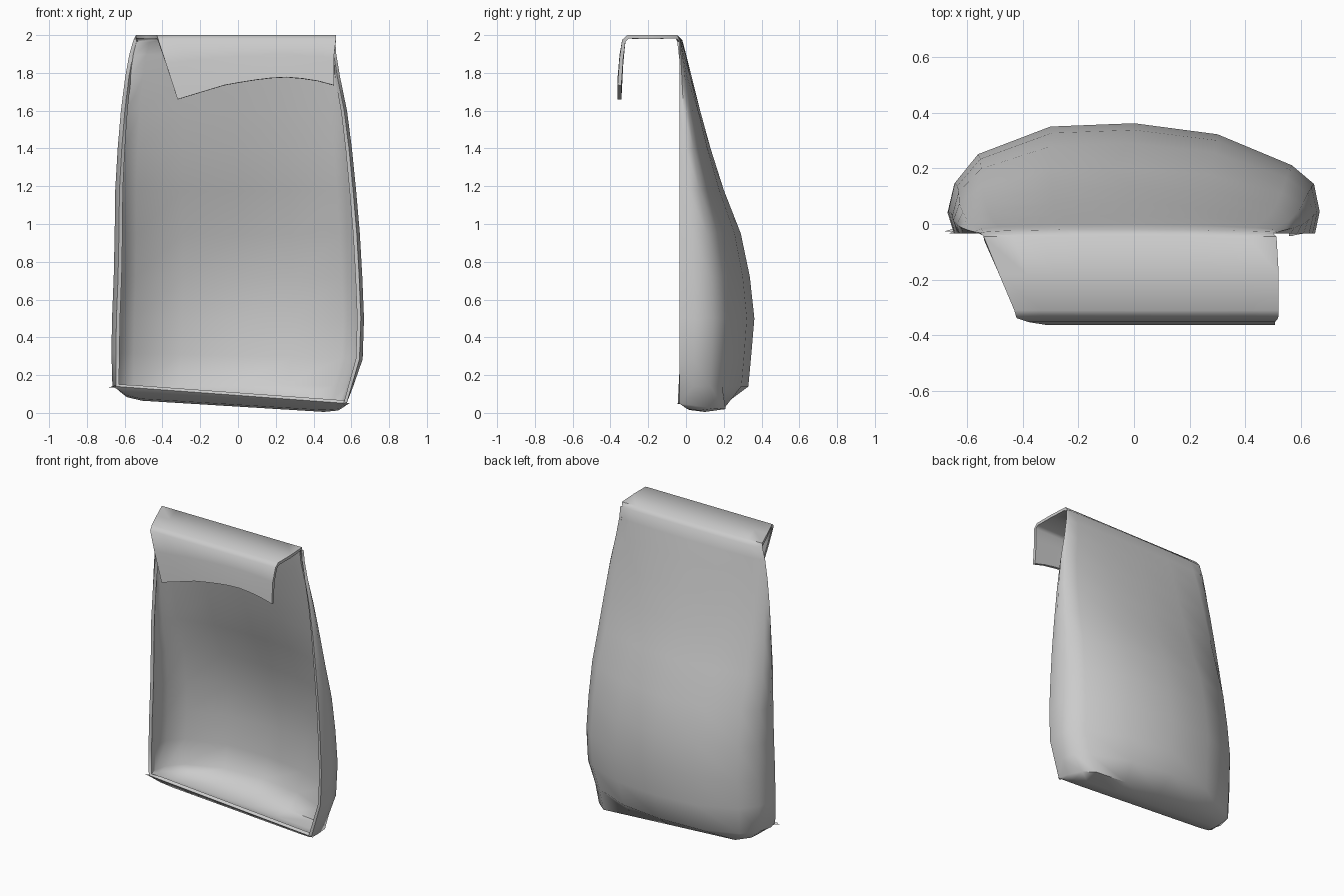
import bpy, bmesh, math

cube = bpy.data.objects.get("Cube")
if cube:
    bpy.data.objects.remove(cube, do_unlink=True)

# Single plain grey
grey = bpy.data.materials.new("plain_grey")
grey.use_nodes = True
color = (0.6, 0.6, 0.6, 1)
grey.diffuse_color = color
grey.node_tree.nodes["Principled BSDF"].inputs["Base Color"].default_value = color

# Cross-section of the shell: position across the width (-1..1) and share of the depth
ACROSS = [-.965, -1, -.965, -.84, -.45, 0, .45, .85, .97, 1, .975]
DEPTH = [0, .2, .46, .72, .97, 1, .9, .62, .45, .2, 0]
RIM_Y = -.035
LEFT_CORNER, RIGHT_CORNER = (-.645, .14), (.575, .05)

# Underside, lip to back: y, z at the right, left edge, right edge
UNDERSIDE = [(.02, .01, -.6, .53), (.1, 0, -.6, .54), (.21, .015, -.61, .56)]
# Back wall: z, left edge, right edge, depth
WALL = [(.14, -.665, .61, .33), (.3, -.67, .66, .345), (.5, -.667, .667, .362),
        (.72, -.658, .658, .338), (.95, -.653, .645, .29), (1.18, -.65, .625, .2),
        (1.4, -.637, .603, .13), (1.6, -.62, .577, .075), (1.78, -.597, .54, .03),
        (1.9, -.575, .52, 0), (1.975, -.553, .515, -.02)]
# Flap: y, z, left edge, right edge
FLAP = [(-.045, 2, -.54, .512), (-.18, 2, -.485, .52), (-.31, 2, -.43, .52),
        (-.338, 1.975, -.422, .518)]


def lerp(a, b, t):
    return a + (b - a) * t


def underside_row(y, z, left, right):
    row = []
    for a, d in zip(ACROSS, DEPTH):
        t = (a + 1) / 2
        share = min(1, d * 1.7)
        rim_x = lerp(LEFT_CORNER[0], RIGHT_CORNER[0], t)
        rim_z = lerp(LEFT_CORNER[1], RIGHT_CORNER[1], t)
        if d == 0:
            rim_x, rim_z = LEFT_CORNER if a < 0 else RIGHT_CORNER
        low_z = lerp(z + .07, z, t)
        row.append((lerp(rim_x, lerp(left, right, t), share),
                    lerp(RIM_Y, y, share), lerp(rim_z, low_z, share)))
    return row


def wall_row(z, left, right, depth):
    row = []
    for a, d in zip(ACROSS, DEPTH):
        t = (a + 1) / 2
        tilt = -.04 * a * max(0, 1 - z / .5) if z > .15 else 0
        row.append((lerp(left, right, t), lerp(RIM_Y, depth, d), z + tilt))
    # The lowest wall row meets the lip at its two corners
    if z < .15:
        row[0] = (LEFT_CORNER[0], RIM_Y, LEFT_CORNER[1])
        row[-1] = (RIGHT_CORNER[0], RIM_Y, RIGHT_CORNER[1])
    return row


def flap_row(y, z, left, right):
    n = len(ACROSS) - 1
    return [(lerp(left, right, i / n), y, z) for i in range(n + 1)]


def hem_row(y, share):
    # Wavy lower edge of the flap, short of the full drop by share
    hem = [1.66, 1.685, 1.71, 1.735, 1.75, 1.763, 1.773, 1.777, 1.77, 1.757, 1.735]
    row = []
    for i, z in enumerate(hem):
        t = i / (len(hem) - 1)
        row.append((lerp(lerp(-.422, -.32, share), .507, t), y, lerp(1.975, z, share)))
    return row


lip = [(lerp(LEFT_CORNER[0], RIGHT_CORNER[0], (a - ACROSS[0]) / (ACROSS[-1] - ACROSS[0])),
        RIM_Y, 0) for a in ACROSS]
lip = [(x, y, lerp(LEFT_CORNER[1], RIGHT_CORNER[1],
        (x - LEFT_CORNER[0]) / (RIGHT_CORNER[0] - LEFT_CORNER[0]))) for x, y, _ in lip]

rows = [lip]
rows += [underside_row(*r) for r in UNDERSIDE]
rows += [wall_row(*r) for r in WALL]
rows += [flap_row(*r) for r in FLAP]
rows += [hem_row(-.352, .4), hem_row(-.362, 1)]

# Shell and flap are one continuous sheet
bm = bmesh.new()
grid = [[bm.verts.new(p) for p in row] for row in rows]
for low, high in zip(grid, grid[1:]):
    for c in range(len(low) - 1):
        bm.faces.new((low[c], high[c], high[c + 1], low[c + 1]))
bmesh.ops.remove_doubles(bm, verts=bm.verts, dist=.0005)
mesh = bpy.data.meshes.new("pouch_shell")
bm.to_mesh(mesh)
bm.free()
mesh.materials.append(grey)
shell = bpy.data.objects.new("pouch_shell_with_flap", mesh)
bpy.context.collection.objects.link(shell)

# Sheet thickness, inwards from the outer skin
solid = shell.modifiers.new("thickness", "SOLIDIFY")
solid.thickness = .02
solid.offset = -1

bpy.ops.object.select_all(action="DESELECT")
shell.select_set(True)
bpy.context.view_layer.objects.active = shell
bpy.ops.object.modifier_apply(modifier="thickness")
bpy.ops.object.shade_smooth_by_angle(angle=math.radians(60))
